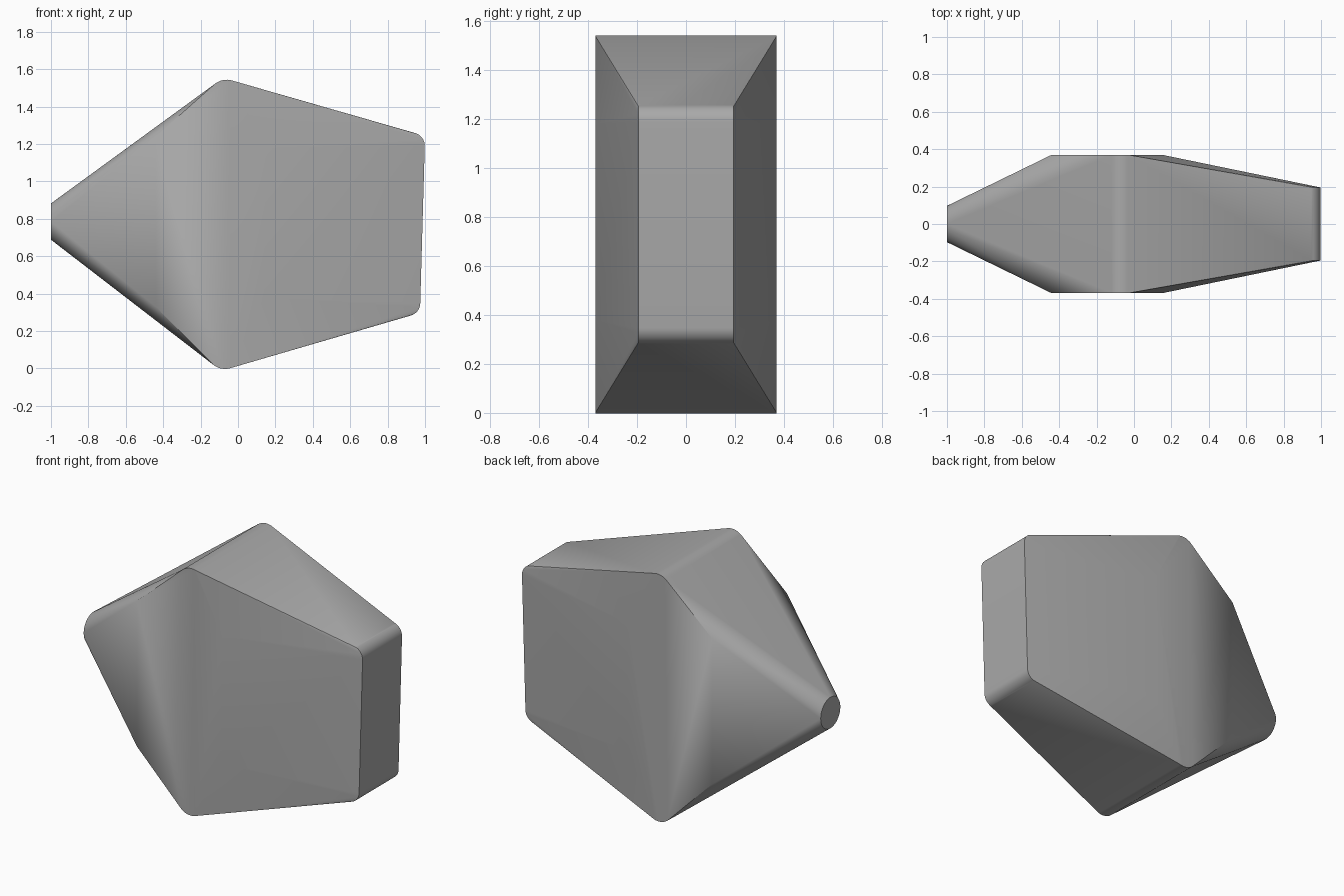
import bpy
import bmesh
import math
from mathutils import Vector

cube = bpy.data.objects.get("Cube")
if cube:
    bpy.data.objects.remove(cube)

WIDE, NARROW = 0.37, 0.195      # half depths of the body and of the end face
TIP = Vector((-1.0, 0.785))     # centre of the round tip, in x and z
TIP_RADIUS = 0.097
TOP, BOTTOM = Vector((-0.08, 1.553)), Vector((-0.09, -0.013))
END_TOP, END_BOTTOM = Vector((1.0, 1.243)), Vector((0.973, 0.297))


def rounded(before, corner, after, radius, steps=8):
    """Arc that rounds a profile corner between its two neighbours."""
    a, b = (before - corner).normalized(), (after - corner).normalized()
    half = a.angle(b) / 2
    centre = corner + (a + b).normalized() * (radius / math.sin(half))
    start = corner + a * (radius / math.tan(half)) - centre
    end = corner + b * (radius / math.tan(half)) - centre
    sweep = math.pi - 2 * half
    return [centre + (start * math.sin((1 - t) * sweep)
                      + end * math.sin(t * sweep)) / math.sin(sweep)
            for t in (i / steps for i in range(steps + 1))]


bm = bmesh.new()


def add_pair(points, depth):
    for p in points:
        for side in (-1, 1):
            bm.verts.new((p.x, side * depth, p.y))


# Top and bottom ridges, then the narrow end face
add_pair(rounded(TIP + Vector((0, TIP_RADIUS)), TOP, END_TOP, 0.1), WIDE)
add_pair(rounded(END_BOTTOM, BOTTOM, TIP - Vector((0, TIP_RADIUS)), 0.1), WIDE)
add_pair(rounded(TOP, END_TOP, END_BOTTOM, 0.07), NARROW)
add_pair(rounded(END_TOP, END_BOTTOM, BOTTOM, 0.07), NARROW)

# Corners of the flat side panels
add_pair([Vector((-0.44, 1.24)), Vector((-0.44, 0.33)),
          Vector((0.15, 1.18)), Vector((0.14, 0.38))], WIDE)

# Round tip
for i in range(40):
    a = math.tau * i / 40
    bm.verts.new((TIP.x, TIP_RADIUS * math.cos(a), TIP.y + TIP_RADIUS * math.sin(a)))

# Tight skin over all the sections
hull = bmesh.ops.convex_hull(bm, input=bm.verts)
loose = [v for v in bm.verts if not v.link_faces]
bmesh.ops.delete(bm, geom=loose, context='VERTS')
bmesh.ops.dissolve_limit(bm, angle_limit=math.radians(0.5),
                         verts=bm.verts, edges=bm.edges)
bmesh.ops.recalc_face_normals(bm, faces=bm.faces)

mesh = bpy.data.meshes.new("faceted_body")
bm.to_mesh(mesh)
bm.free()
body = bpy.data.objects.new("faceted_body", mesh)
bpy.context.collection.objects.link(body)

# Plain grey
grey = bpy.data.materials.new("plain_grey")
grey.use_nodes = True
colour = (0.4, 0.4, 0.4, 1)
grey.diffuse_color = colour
grey.node_tree.nodes["Principled BSDF"].inputs["Base Color"].default_value = colour
mesh.materials.append(grey)

bpy.context.view_layer.objects.active = body
body.select_set(True)
bpy.ops.object.shade_smooth_by_angle(angle=math.radians(30))
